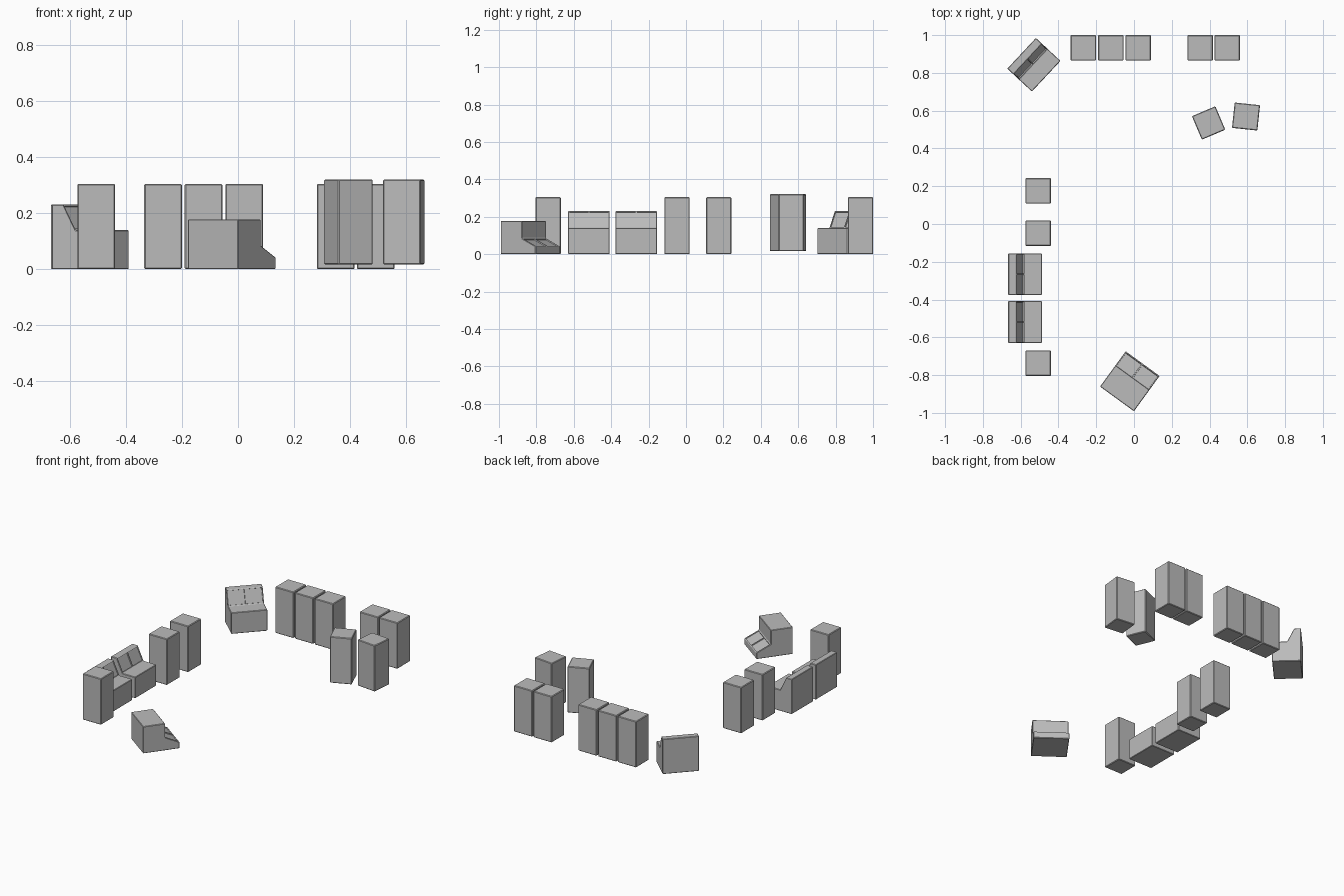
import bpy, bmesh
from math import radians
from mathutils import Vector

cube = bpy.data.objects.get("Cube")
if cube:
    bpy.data.objects.remove(cube, do_unlink=True)

grey = bpy.data.materials.new("cabinet grey")
grey.use_nodes = True
COLOUR = (0.5, 0.5, 0.5, 1)
grey.diffuse_color = COLOUR
grey.node_tree.nodes["Principled BSDF"].inputs["Base Color"].default_value = COLOUR


def soften(bm, width):
    """Chamfer every edge that is a real corner."""
    bmesh.ops.recalc_face_normals(bm, faces=bm.faces)
    edges = [e for e in bm.edges if e.calc_face_angle(0) > 0.2]
    bmesh.ops.bevel(bm, geom=edges, offset=width, segments=1, affect='EDGES')


def finish(bm, name):
    mesh = bpy.data.meshes.new(name)
    bm.to_mesh(mesh)
    bm.free()
    mesh.materials.append(grey)
    return mesh


def place(mesh, name, location, rotation=(0, 0, 0)):
    obj = bpy.data.objects.new(name, mesh)
    obj.location = location
    obj.rotation_euler = [radians(a) for a in rotation]
    bpy.context.collection.objects.link(obj)


def cabinet_mesh(side=0.135, height=0.305):
    bm = bmesh.new()
    bmesh.ops.create_cube(bm, size=1)
    for v in bm.verts:
        v.co = Vector((v.co.x * side, v.co.y * side, (v.co.z + 0.5) * height))
    soften(bm, 0.004)
    return finish(bm, "cabinet")


def console_mesh(width=0.222):
    # Side profile swept over two bays, facing +x
    profile = [(-0.089, 0), (0.089, 0), (0.089, 0.14), (-0.004, 0.14),
               (-0.047, 0.231), (-0.089, 0.231)]
    bm = bmesh.new()
    rings = [[bm.verts.new((x, y, z)) for x, z in profile]
             for y in (-width / 2, 0, width / 2)]
    count = len(profile)
    for a, b in zip(rings, rings[1:]):
        for i in range(count):
            j = (i + 1) % count
            bm.faces.new((a[i], a[j], b[j], b[i]))
    bm.faces.new(rings[0])
    bm.faces.new(rings[-1])
    soften(bm, 0.003)
    # Recessed screen in each bay of the sloping panel
    slope = Vector((0.091, 0, 0.043)).normalized()
    bm.normal_update()
    screens = [f for f in bm.faces
               if f.normal.dot(slope) > 0.99 and f.calc_area() > 0.004]
    bmesh.ops.inset_individual(bm, faces=screens, thickness=0.004, depth=0)
    bmesh.ops.inset_individual(bm, faces=screens, thickness=0.001, depth=-0.006)
    return finish(bm, "console")


cabinet = cabinet_mesh()
console = console_mesh()

# Row of cabinets along the back
for i, x in enumerate((-0.268, -0.123, 0.022, 0.35, 0.493)):
    place(cabinet, f"back_cabinet_{i + 1}", (x, 0.933, 0))

# Cabinets along the right side
for i, y in enumerate((-0.737, -0.048, 0.175)):
    place(cabinet, f"side_cabinet_{i + 1}", (-0.507, y, 0))

# Loose cabinets, raised and turned
place(cabinet, "loose_cabinet_1", (0.395, 0.535, 0.016), (0, 0, 23))
place(cabinet, "loose_cabinet_2", (0.593, 0.569, 0.016), (0, 0, -6))

# Upright consoles
for i, y in enumerate((-0.519, -0.266)):
    place(console, f"side_console_{i + 1}", (-0.577, y, 0))
place(console, "corner_console", (-0.53, 0.843, 0), (0, 0, -43))

# Console toppled on its back
place(console, "toppled_console", (-0.09, -0.926, 0.089), (0, -90, 234))
